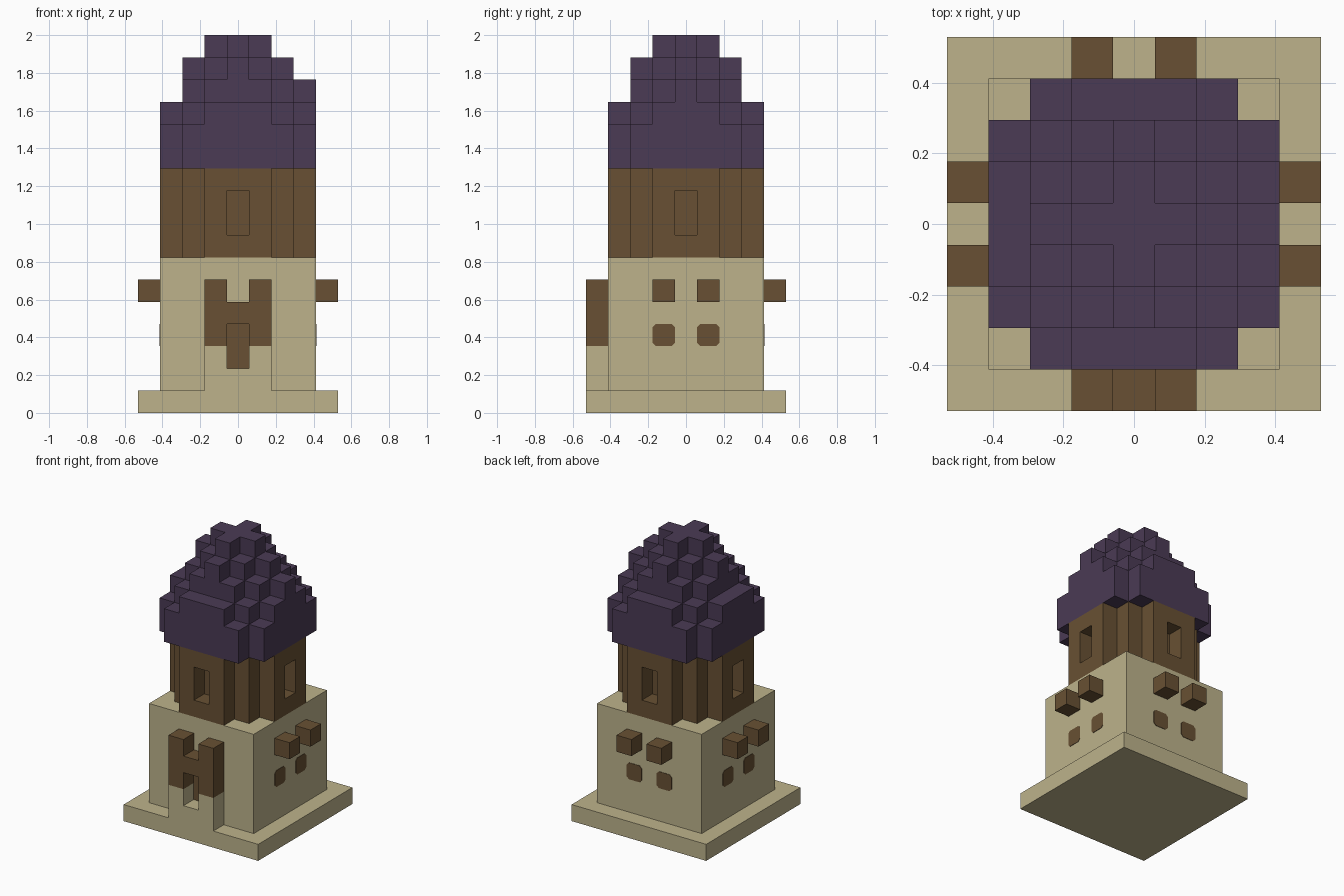
import bpy, bmesh
from math import pi
from mathutils import Matrix, Vector

cube = bpy.data.objects.get("Cube")
if cube:
    bpy.data.objects.remove(cube, do_unlink=True)

U = 2 / 17  # edge of one building block


def material(name, rgb):
    mat = bpy.data.materials.new(name)
    mat.use_nodes = True
    mat.diffuse_color = (*rgb, 1)
    mat.node_tree.nodes["Principled BSDF"].inputs["Base Color"].default_value = (*rgb, 1)
    return mat


STONE = material("sandstone", (0.51, 0.45, 0.26))
WOOD = material("dark wood", (0.138, 0.081, 0.033))
ROOF = material("purple roof", (0.069, 0.043, 0.090))


def finish(name, bm, mats):
    mesh = bpy.data.meshes.new(name)
    bm.to_mesh(mesh)
    bm.free()
    for mat in mats:
        mesh.materials.append(mat)
    obj = bpy.data.objects.new(name, mesh)
    bpy.context.collection.objects.link(obj)
    return obj


def blocks(name, cells, mats, split=None):
    """Skin a set of blocks; faces above block height `split` take the second material."""
    bm = bmesh.new()
    for cell in cells:
        centre = Vector(cell) + Vector((0, 0, 0.5))
        for axis in range(3):
            for sign in (-1, 1):
                n = Vector((0, 0, 0))
                n[axis] = sign
                if tuple(int(c + d) for c, d in zip(cell, n)) in cells:
                    continue
                a = Vector((0, 0, 0))
                a[(axis + 1) % 3] = 0.5
                b = n.cross(a)
                mid = centre + n / 2
                face = bm.faces.new([bm.verts.new((mid + v) * U)
                                     for v in (-a - b, a - b, a + b, b - a)])
                face.material_index = int(split is not None and cell[2] >= split)
    bmesh.ops.remove_doubles(bm, verts=bm.verts, dist=0.001)
    bmesh.ops.dissolve_limit(bm, angle_limit=0.01, verts=bm.verts, edges=bm.edges,
                             delimit={'MATERIAL'})
    return finish(name, bm, mats)


def layer(widths, levels):
    """Symmetric layer: widths[d] is the reach in x of the rows at y = +d and -d."""
    return {(x, y, z) for z in levels for d, w in enumerate(widths)
            for y in (-d, d) for x in range(-w, w + 1)}


def plate(name, x, z, height, angle, chamfer):
    """Thin painted panel on the tower wall, turned about z from the front."""
    w, h, c = U / 2, height * U / 2, chamfer
    outline = [(w - c, -h), (w, c - h), (w, h - c), (w - c, h),
               (c - w, h), (-w, h - c), (-w, c - h), (c - w, -h)]
    bm = bmesh.new()
    face = bm.faces.new([bm.verts.new((x * U + px, -3.5 * U, z * U + pz)) for px, pz in outline])
    out = bmesh.ops.extrude_face_region(bm, geom=[face])["geom"]
    bmesh.ops.translate(bm, vec=(0, -0.003, 0),
                        verts=[g for g in out if isinstance(g, bmesh.types.BMVert)])
    bmesh.ops.remove_doubles(bm, verts=bm.verts, dist=0.0001)
    bmesh.ops.recalc_face_normals(bm, faces=bm.faces)
    bmesh.ops.rotate(bm, verts=bm.verts, cent=(0, 0, 0), matrix=Matrix.Rotation(angle, 3, 'Z'))
    return finish(name, bm, [WOOD])


# Plinth and square lower tower
blocks("plinth", layer([4] * 5, [0]), [STONE])
blocks("lower_tower", layer([3] * 4, range(1, 7)), [STONE])

# Porch: two posts, a step and a lintel, with wooden upper posts
porch = {(x, -4, z) for x in (-1, 1) for z in range(1, 6)} | {(0, -4, 1), (0, -4, 4)}
blocks("porch", porch, [STONE, WOOD], split=3)
plate("door", 0, 3, 2, 0, 0.0005)

# Beam ends and small windows on the other three sides
for side, angle in (("left", pi / 2), ("back", pi), ("right", -pi / 2)):
    for x in (-1, 1):
        plate(f"{side}_window", x, 3.5, 1, angle, 0.017)
        px, py = {"left": (4, x), "back": (x, 4), "right": (-4, x)}[side]
        blocks(f"{side}_beam_end", {(px, py, 5)}, [WOOD])

# Round wooden drum with a recessed window on each side
drum = layer([3, 3, 2, 1], range(7, 11))
for x, y in ((3, 0), (-3, 0), (0, 3), (0, -3)):
    drum -= {(x, y, 8), (x, y, 9)}
blocks("drum", drum, [WOOD])

# Stepped dome roof, with one odd block on the left
dome = (layer([3, 3, 3, 2], (11, 12)) | layer([3, 3, 2, 1], [13]) | layer([2, 2, 1], [14])
        | layer([2, 1, 0], [15]) | layer([1, 0], [16]) | {(3, 0, 14)})
blocks("dome_roof", dome, [ROOF])
